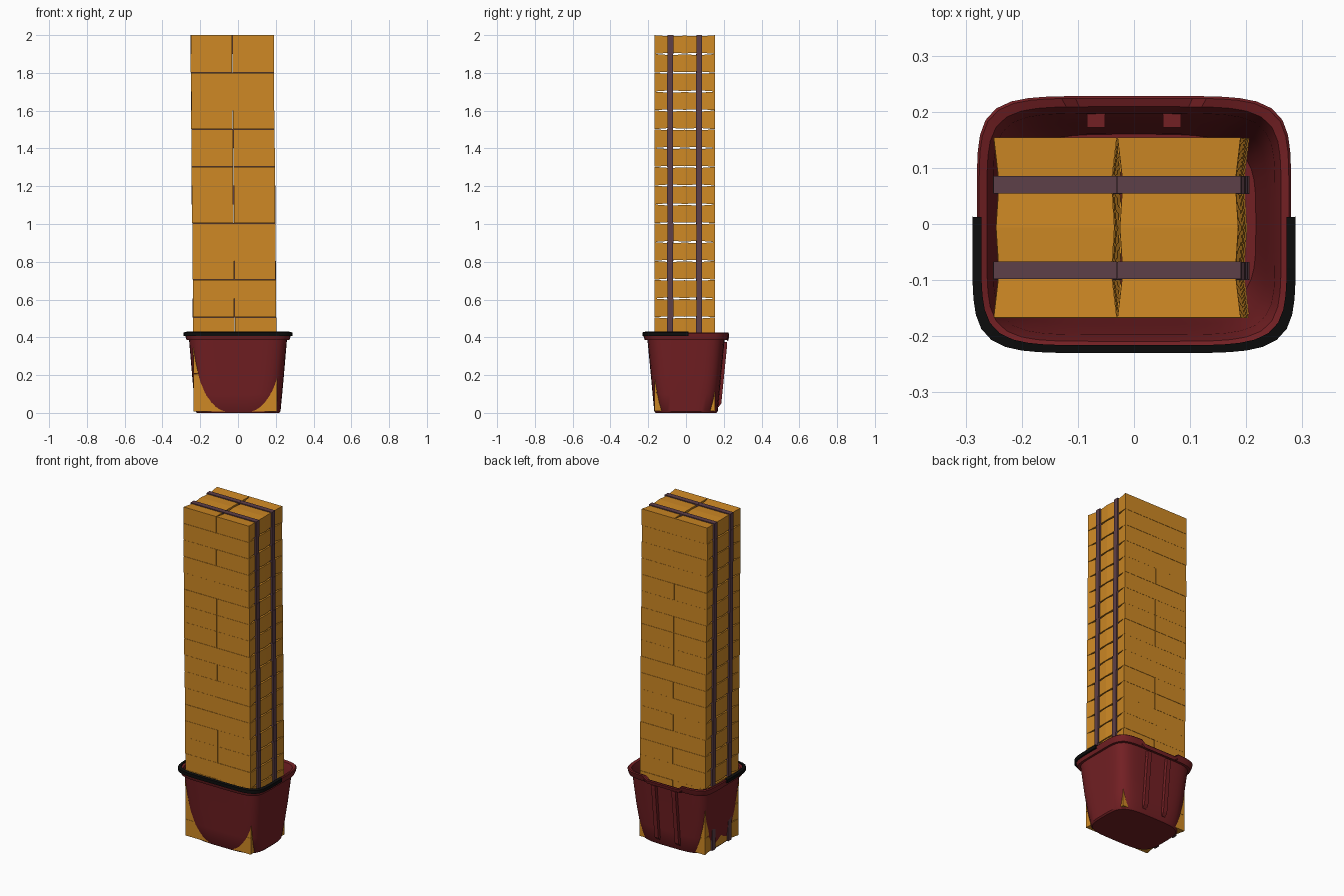
import bpy, bmesh, math, random

if "Cube" in bpy.data.objects:
    bpy.data.objects.remove(bpy.data.objects["Cube"])

random.seed(4)


def mat(name, rgb):
    m = bpy.data.materials.new(name)
    m.diffuse_color = (*rgb, 1)
    m.use_nodes = True
    m.node_tree.nodes["Principled BSDF"].inputs["Base Color"].default_value = m.diffuse_color
    return m


RED = mat("dark red plastic", (0.17, 0.014, 0.017))
ORANGE = mat("orange paper", (0.62, 0.25, 0.018))
PURPLE = mat("dull purple strap", (0.11, 0.05, 0.065))
BLACK = mat("black handle", (0.004, 0.004, 0.004))


def finish(bm, name, material, smooth=False):
    bmesh.ops.recalc_face_normals(bm, faces=bm.faces)
    me = bpy.data.meshes.new(name)
    bm.to_mesh(me)
    bm.free()
    me.materials.append(material)
    ob = bpy.data.objects.new(name, me)
    bpy.context.collection.objects.link(ob)
    if smooth:
        bpy.ops.object.select_all(action='DESELECT')
        ob.select_set(True)
        bpy.context.view_layer.objects.active = ob
        bpy.ops.object.shade_smooth_by_angle(angle=math.radians(35))
    return ob


def loft(bm, rings, closed=True, cap=True):
    """Skin a list of point rings; optionally cap both ends."""
    vs = [[bm.verts.new(p) for p in r] for r in rings]
    n = len(vs[0])
    for r0, r1 in zip(vs, vs[1:]):
        for i in range(n if closed else n - 1):
            j = (i + 1) % n
            bm.faces.new((r0[i], r0[j], r1[j], r1[i]))
    if cap:
        bm.faces.new(vs[0])
        bm.faces.new(vs[-1])


def rounded(phi, a, b, n):
    """Point of a bowed, rounded rectangle in direction phi."""
    c, s = math.cos(phi), math.sin(phi)
    r = (abs(c / a) ** n + abs(s / b) ** n) ** (-1 / n)
    return r * c, r * s


# Tub: outside wall, lip, inside wall, floor
PROFILE = [(0.0, 0.218, 0.162, 4), (0.008, 0.225, 0.168, 4),
           (0.1, 0.234, 0.177, 4.8), (0.2, 0.243, 0.186, 5.6),
           (0.385, 0.259, 0.204, 6), (0.385, 0.272, 0.218, 6),
           (0.40, 0.277, 0.223, 6), (0.42, 0.28, 0.228, 6),
           (0.425, 0.276, 0.224, 6), (0.42, 0.262, 0.209, 6),
           (0.38, 0.251, 0.197, 6), (0.2, 0.236, 0.179, 5.6),
           (0.012, 0.217, 0.160, 4)]
SEG = 72
bm = bmesh.new()
rings = []
for z, a, b, n in PROFILE:
    ring = []
    for i in range(SEG):
        x, y = rounded(2 * math.pi * i / SEG, a, b, n)
        dip = 0.02 if z > 0.395 and y > 0.1 and abs(x) < 0.11 else 0
        ring.append((x, y, z - dip))
    rings.append(ring)
loft(bm, rings)
finish(bm, "tub", RED, True)

# Hanging ribs down the back, with their pads inside the rim
for side in (-1, 1):
    cx = side * 0.068
    bm = bmesh.new()
    rib = []
    for z, y0, y1 in ((0.03, 0.16, 0.172), (0.05, 0.165, 0.187), (0.36, 0.195, 0.218), (0.375, 0.195, 0.218)):
        rib.append([(cx - 0.017, y0, z), (cx + 0.017, y0, z),
                    (cx + 0.013, y1, z), (cx - 0.013, y1, z)])
    loft(bm, rib)
    finish(bm, "hanging_rib", RED)
    bm = bmesh.new()
    loft(bm, [[(cx - 0.016, 0.172, z), (cx + 0.016, 0.172, z),
               (cx + 0.016, 0.204, z), (cx - 0.016, 0.204, z)] for z in (0.34, 0.375)])
    finish(bm, "inner_pad", RED)

# Handle resting round the front of the rim
bm = bmesh.new()
rings = []
for i in range(41):
    phi = math.pi - 0.045 + (math.pi + 0.09) * i / 40
    xo, yo = rounded(phi, 0.288, 0.23, 6)
    xi, yi = rounded(phi, 0.272, 0.216, 6)
    rings.append([(xo, yo, 0.406), (xo, yo, 0.426), (xi, yi, 0.43), (xi, yi, 0.406)])
loft(bm, rings)
finish(bm, "handle", BLACK, True)

# Two columns of paper bundles, each pinched by two straps
LAYERS = 20
PITCH = (2.0 - 0.008) / LAYERS
HX = 0.1095
STRAPS = (-0.0765, 0.0765)
# (y, pinch) stations across one bundle
STATIONS = [(-0.16, 0), (-0.0915, 1), (-0.0615, 1), (0, 0.5), (0.0615, 1), (0.0915, 1), (0.16, 0)]
paper, straps = bmesh.new(), bmesh.new()
for i in range(LAYERS):
    z = 0.008 + PITCH * (i + 0.5)
    for side in (-1, 1):
        cx = -0.0145 - 0.017 * i / LAYERS + side * 0.1105 + random.uniform(-0.001, 0.001)
        cy = -0.007 + random.uniform(-0.0008, 0.0008)
        hz = PITCH / 2

        def section(y, hx, h):
            return [(cx - hx, cy + y, z - h), (cx + hx, cy + y, z - h),
                    (cx + hx, cy + y, z + h), (cx - hx, cy + y, z + h)]

        loft(paper, [section(y, HX - 0.008 * p, hz - 0.0004 - 0.005 * p) for y, p in STATIONS])
        for s in STRAPS:
            loft(straps, [section(s + d, HX + 0.0005, hz) for d in (-0.0155, 0.0155)])
finish(paper, "paper_bundles", ORANGE)
finish(straps, "bundle_straps", PURPLE)
